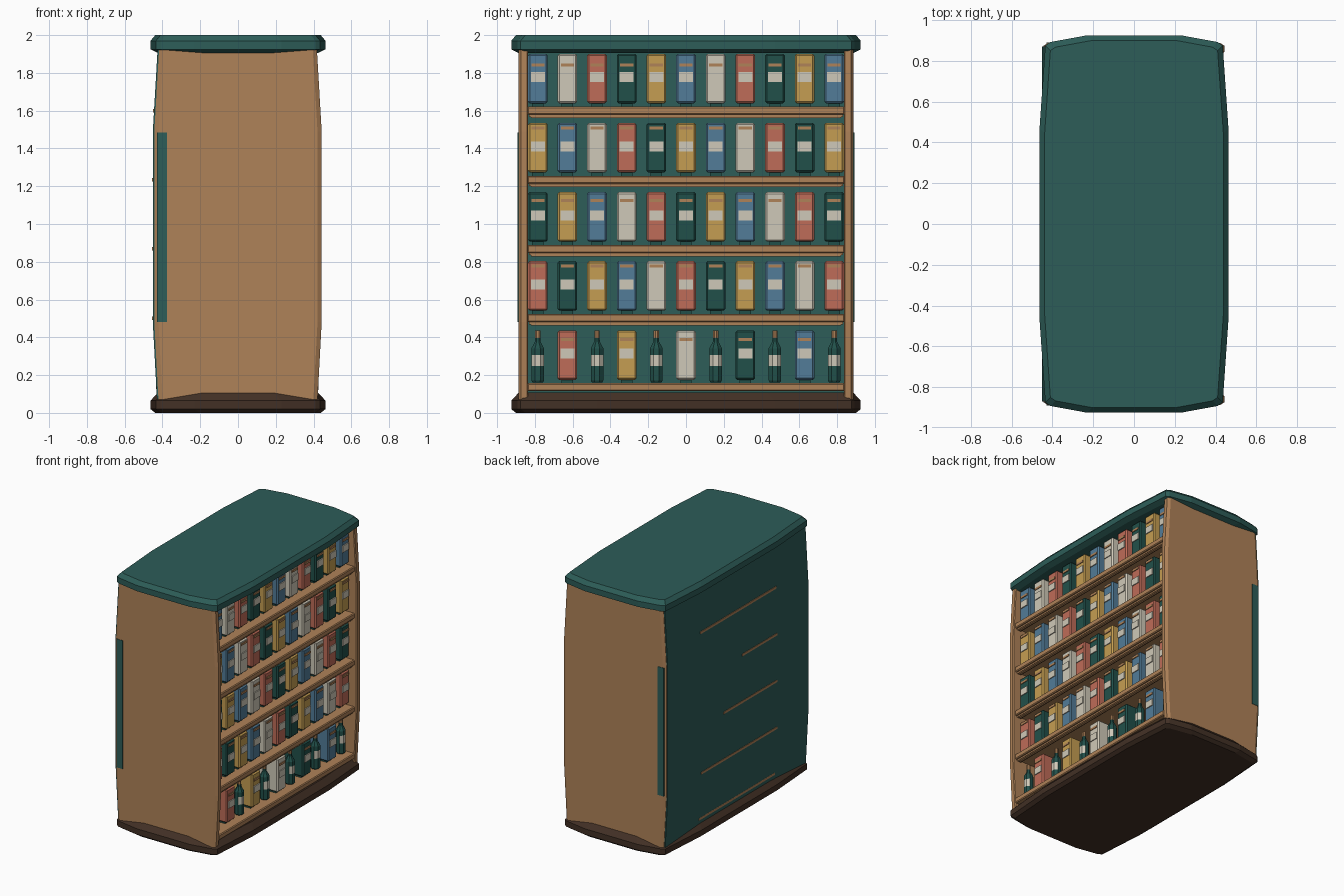
import bpy, bmesh, math
from mathutils import Matrix, Vector

if "Cube" in bpy.data.objects:
    bpy.data.objects.remove(bpy.data.objects["Cube"])


def srgb(r, g, b):
    lin = [(c / 255 / 12.92) if c < 10 else ((c / 255 + 0.055) / 1.055) ** 2.4 for c in (r, g, b)]
    return (*lin, 1.0)


MATS = {}
for name, col in {
    "wood": (175, 130, 88), "dark_wood": (66, 48, 37), "teal": (45, 93, 88),
    "deep_green": (33, 80, 74), "blue": (82, 124, 152), "cream": (207, 201, 184),
    "red": (191, 108, 88), "yellow": (197, 158, 82),
}.items():
    MATS[name] = bpy.data.materials.new(name)
    MATS[name].diffuse_color = srgb(*col)


def finish(name, bm, *mats):
    bmesh.ops.recalc_face_normals(bm, faces=bm.faces[:])
    me = bpy.data.meshes.new(name)
    bm.to_mesh(me)
    bm.free()
    for m in mats:
        me.materials.append(MATS[m])
    ob = bpy.data.objects.new(name, me)
    bpy.context.collection.objects.link(ob)
    return ob


def add_block(bm, lo, hi, bevel=0.0, mat=0):
    """Axis-aligned block with optional chamfered edges, merged into bm."""
    lo, hi = Vector(lo), Vector(hi)
    part = bmesh.new()
    bmesh.ops.create_cube(part, size=1, matrix=Matrix.Translation((lo + hi) / 2) @ Matrix.Diagonal((*(hi - lo), 1)))
    if bevel:
        bmesh.ops.bevel(part, geom=part.edges[:], offset=bevel, segments=1, affect='EDGES')
    for f in part.faces:
        f.material_index = mat
    tmp = bpy.data.meshes.new("tmp")
    part.to_mesh(tmp)
    part.free()
    bm.from_mesh(tmp)
    bpy.data.meshes.remove(tmp)


def block(name, lo, hi, mat, bevel=0.0):
    bm = bmesh.new()
    add_block(bm, lo, hi, bevel)
    return finish(name, bm, mat)


def loft(bm, rings):
    """Skin closed rings of equal length and cap both ends."""
    vs = [[bm.verts.new(p) for p in r] for r in rings]
    n = len(vs[0])
    faces = []
    for a, b in zip(vs, vs[1:]):
        faces.append([bm.faces.new((a[i], a[(i + 1) % n], b[(i + 1) % n], b[i])) for i in range(n)])
    bm.faces.new(vs[0])
    bm.faces.new(vs[-1])
    return faces


# Plinth and crown: bowed slabs with chamfered rims
quarter = [(0.463, 0.47), (0.435, 0.875), (0.41, 0.892), (0.23, 0.925)]


def slab_ring(z, inset):
    q = [(x - inset, y - inset) for x, y in quarter]
    pts = q + [(-x, y) for x, y in q[::-1]] + [(-x, -y) for x, y in q] + [(x, -y) for x, y in q[::-1]]
    return [(x, y, z) for x, y in pts]


for name, mat, prof in (
    ("plinth", "dark_wood", [(0, 0.025), (0.02, 0), (0.065, 0), (0.108, 0.04)]),
    ("crown", "teal", [(1.905, 0.04), (1.925, 0.0), (1.97, 0), (2.0, 0.025)]),
):
    bm = bmesh.new()
    loft(bm, [slab_ring(z, i) for z, i in prof])
    finish(name, bm, mat)

# Side panels: slightly bowed boards with chamfered edges
SIDE = [(0.42, 0.05), (0.443, 0.48), (0.443, 1.49), (0.418, 1.92)]


def side_ring(y, inset):
    pts = [(x - inset, z) for x, z in SIDE]
    pts += [(-x, z) for x, z in pts[::-1]]
    return [(x, y, z) for x, z in pts]


for s, tag in ((-1, "near"), (1, "far")):
    bm = bmesh.new()
    loft(bm, [side_ring(s * 0.837, 0.006), side_ring(s * 0.843, 0), side_ring(s * 0.874, 0), side_ring(s * 0.888, 0.022)])
    finish("side_panel_" + tag, bm, "wood")
    ys = sorted((s * 0.882, s * 0.891))
    block("side_strip_" + tag, (-0.43, ys[0], 0.48), (-0.375, ys[1], 1.485), "teal")

# Back panel follows the bow of the sides
bm = bmesh.new()
back = [(-x - 0.008, z) for x, z in SIDE] + [(-0.395, 1.92), (-0.395, 0.05)]
loft(bm, [[(x, y, z) for x, z in back] for y in (-0.87, 0.87)])
finish("back_panel", bm, "teal")

# Shelves, each with a thin under rail and an inlay line on the back
PITCH, FIRST = 0.366, 0.115
inlay_end = [0.46, 0.46, 0.18, -0.05, 0.46]
for k in range(5):
    z = FIRST + k * PITCH
    block(f"shelf_{k + 1}", (-0.40, -0.84, z), (0.425, 0.84, z + 0.042), "wood", 0.006)
    if k:
        block(f"shelf_rail_{k + 1}", (0.385, -0.82, z - 0.018), (0.405, 0.82, z - 0.008), "wood")
        block(f"shelf_support_{k + 1}", (0.375, -0.83, z - 0.012), (0.41, 0.83, z + 0.005), "wood")
    zi = z + 0.012
    xb = -0.4505 if 0.48 < zi < 1.49 else (-0.43 if zi < 0.48 else -0.445)
    block(f"back_inlay_{k + 1}", (xb - 0.004, -0.48, zi), (xb + 0.006, inlay_end[k], zi + 0.018), "wood")

# Goods
FRONT, DEPTH, STEP = 0.38, 0.17, 0.157
COLOURS = ["blue", "cream", "red", "deep_green", "yellow"]


def carton(name, y, z, colour, bar_height):
    """Chamfered carton with a label and a small top bar on its front."""
    bm = bmesh.new()
    add_block(bm, (FRONT - DEPTH, y - 0.052, z), (FRONT, y + 0.052, z + 0.262), 0.009)
    add_block(bm, (FRONT - 0.001, y - 0.037, z + 0.112), (FRONT + 0.007, y + 0.037, z + 0.165), 0, 1)
    add_block(bm, (FRONT - 0.001, y - 0.035, z + bar_height), (FRONT + 0.006, y + 0.035, z + bar_height + 0.016), 0, 2)
    finish(name, bm, colour, "cream", "wood")


def bottle(name, y, z):
    """Eight-sided bottle with a label band facing forward and a cork."""
    prof = [(0.03, 0), (0.036, 0.01), (0.036, 0.085), (0.036, 0.145), (0.036, 0.18),
            (0.016, 0.215), (0.015, 0.235), (0.015, 0.275)]
    bm = bmesh.new()
    angles = [math.tau * (i + 0.5) / 8 for i in range(8)]
    bands = loft(bm, [[(0.34 + r * math.cos(a), y + r * math.sin(a), z + h) for a in angles] for r, h in prof])
    for f in bands[2]:
        f.normal_update()
        if f.calc_center_median().x > 0.355:
            f.material_index = 1
    for f in bands[6]:
        f.material_index = 2
    for f in bm.faces:
        if all(v.co.z > z + 0.27 for v in f.verts):
            f.material_index = 2
    finish(name, bm, "deep_green", "cream", "wood")


for row in range(5):                      # rows counted from the top
    z = FIRST + (4 - row) * PITCH + 0.042
    for i in range(11):
        y = (i - 5) * STEP
        if row == 4 and i % 2 == 0 and i != 5:
            bottle(f"bottle_{i + 1}", y, z + 0.005)
        else:
            yy = max(-0.784, min(0.784, y))
            # small feet lift each carton off the shelf
            block(f"carton_foot_{row + 1}_{i + 1}", (FRONT - 0.15, yy - 0.03, z - 0.002),
                  (FRONT - 0.03, yy + 0.03, z + 0.022), "deep_green")
            carton(f"carton_{row + 1}_{i + 1}", yy, z + 0.018, COLOURS[(i - row) % 5],
                   (0.195, 0.228, 0.21, 0.228, 0.205)[row])

for m in bpy.data.materials:
    if m.users and not m.is_grease_pencil:
        m.use_nodes = True
        m.node_tree.nodes["Principled BSDF"].inputs["Base Color"].default_value = m.diffuse_color
